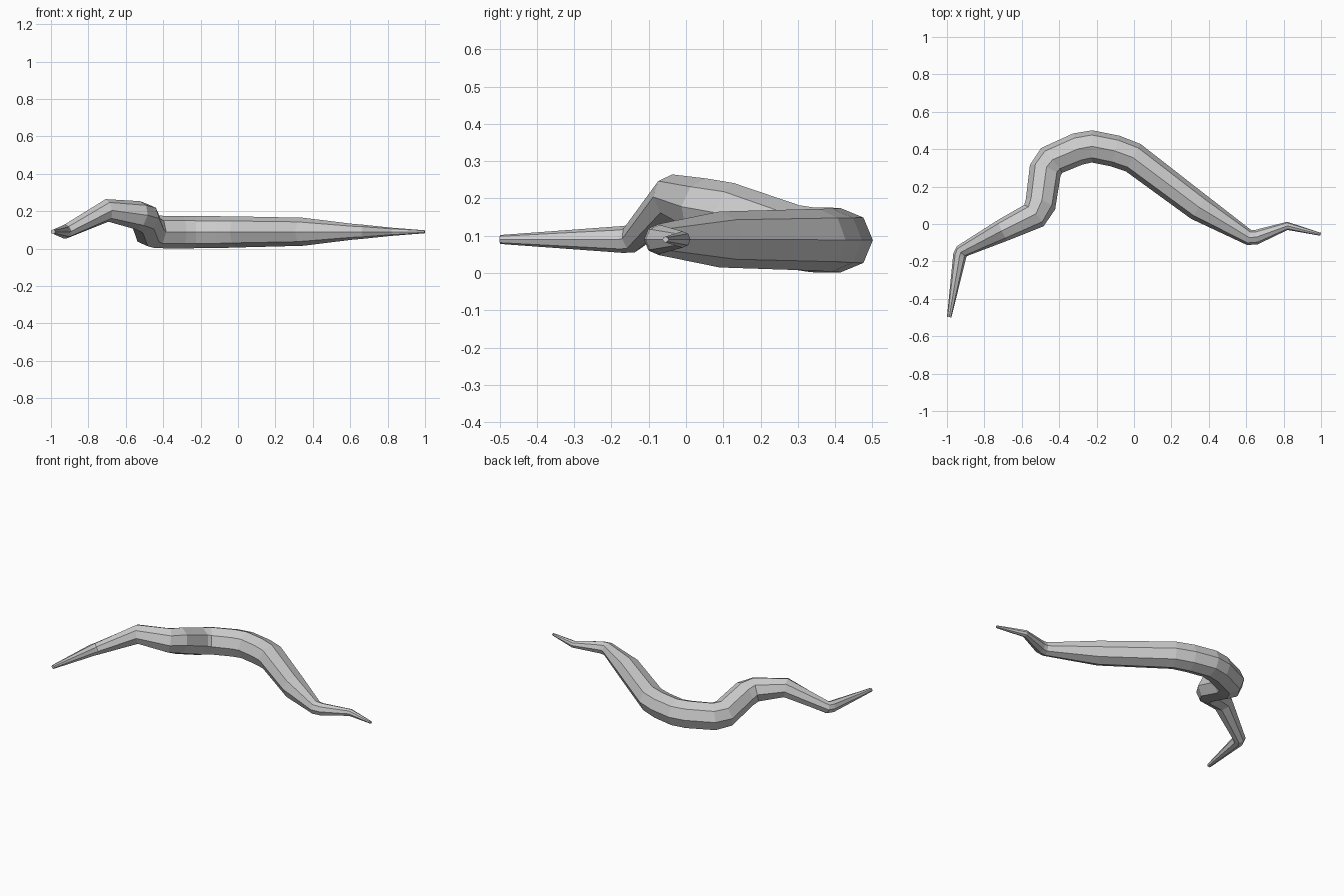
import bpy, bmesh, math
from mathutils import Vector

if "Cube" in bpy.data.objects:
    bpy.data.objects.remove(bpy.data.objects["Cube"])

SIDES = 8
# centre line of the body: x, y, z, radius
PATH = [
    (-0.988, -0.498, 0.09, 0.012),
    (-0.932, -0.170, 0.09, 0.036),
    (-0.920, -0.145, 0.092, 0.038),
    (-0.700, -0.033, 0.204, 0.061),
    (-0.535, 0.045, 0.178, 0.077),
    (-0.500, 0.105, 0.162, 0.083),
    (-0.475, 0.285, 0.097, 0.087),
    (-0.440, 0.340, 0.089, 0.087),
    (-0.300, 0.401, 0.088, 0.087),
    (-0.225, 0.415, 0.088, 0.086),
    (-0.100, 0.390, 0.088, 0.085),
    (-0.005, 0.355, 0.089, 0.083),
    (0.347, 0.090, 0.09, 0.075),
    (0.615, -0.072, 0.09, 0.042),
    (0.655, -0.070, 0.09, 0.039),
    (0.820, -0.010, 0.09, 0.022),
    (0.998, -0.055, 0.09, 0.008),
]


def sweep(name, path, sides):
    """Octagonal tube through the path, kept upright, with flat end caps."""
    bm = bmesh.new()
    pts = [Vector(p[:3]) for p in path]
    rings = []
    for i, p in enumerate(pts):
        t = Vector()
        if i > 0:
            t += (p - pts[i - 1]).normalized()
        if i < len(pts) - 1:
            t += (pts[i + 1] - p).normalized()
        t.normalize()
        side = t.cross(Vector((0, 0, 1))).normalized()
        up = side.cross(t)
        ring = []
        for k in range(sides):
            a = 2 * math.pi * k / sides
            ring.append(bm.verts.new(p + path[i][3] * (side * math.cos(a) + up * math.sin(a))))
        rings.append(ring)
    for a, b in zip(rings, rings[1:]):
        for k in range(sides):
            n = (k + 1) % sides
            bm.faces.new((a[k], a[n], b[n], b[k]))
    bm.faces.new(rings[0])
    bm.faces.new(rings[-1])
    bmesh.ops.recalc_face_normals(bm, faces=bm.faces)
    mesh = bpy.data.meshes.new(name)
    bm.to_mesh(mesh)
    bm.free()
    obj = bpy.data.objects.new(name, mesh)
    bpy.context.collection.objects.link(obj)
    return obj


# winding tapered body
sweep("worm_body", PATH, SIDES)
